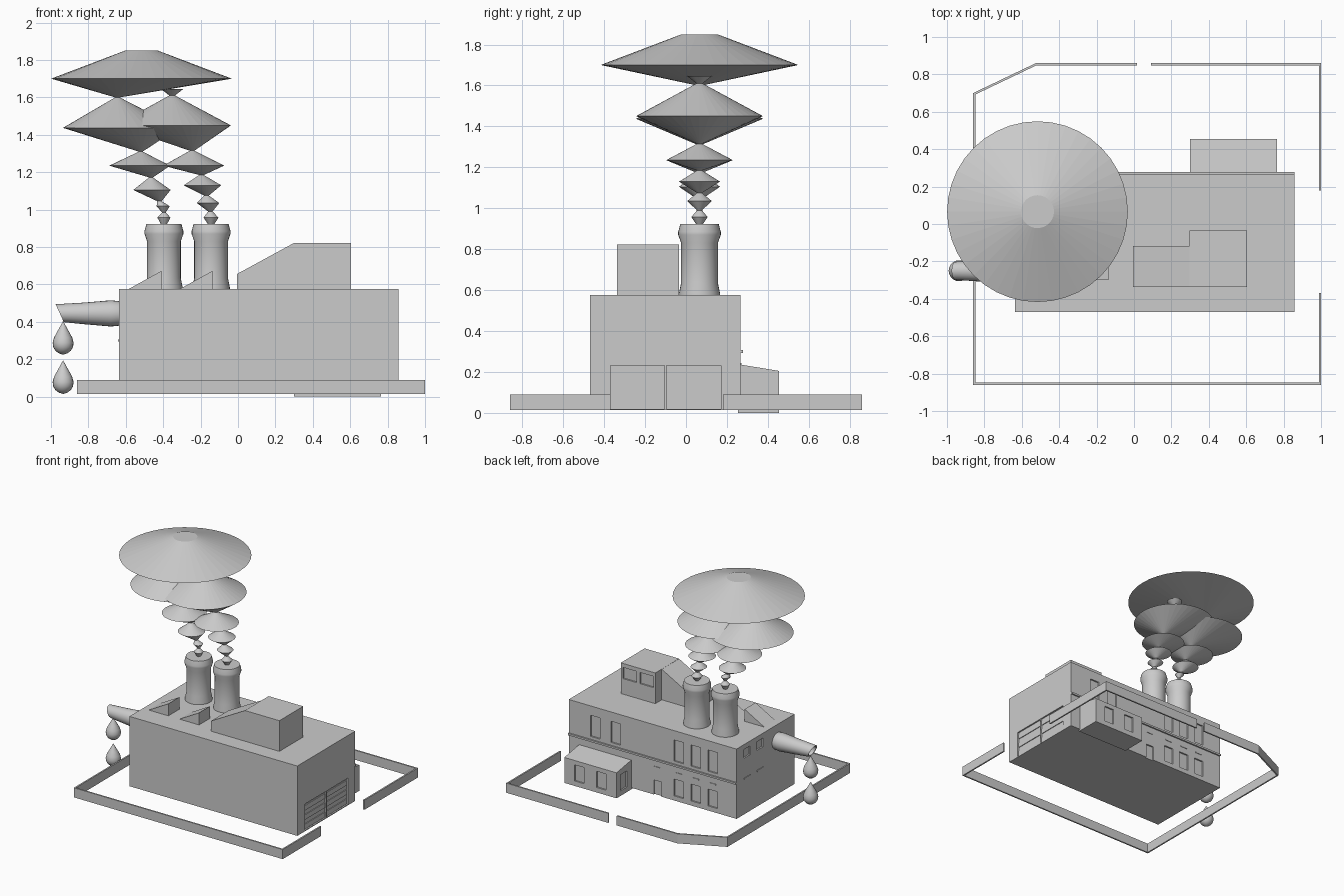
import bpy, bmesh, math
from mathutils import Vector

if "Cube" in bpy.data.objects:
    bpy.data.objects.remove(bpy.data.objects["Cube"])


def make(name, verts, faces, smooth=None):
    me = bpy.data.meshes.new(name)
    me.from_pydata(verts, [], faces)
    bm = bmesh.new()
    bm.from_mesh(me)
    bmesh.ops.recalc_face_normals(bm, faces=bm.faces)
    bm.to_mesh(me)
    bm.free()
    ob = bpy.data.objects.new(name, me)
    bpy.context.collection.objects.link(ob)
    if smooth:
        bpy.ops.object.select_all(action='DESELECT')
        ob.select_set(True)
        bpy.context.view_layer.objects.active = ob
        bpy.ops.object.shade_smooth_by_angle(angle=math.radians(smooth))
    return ob


def prism(name, profile, axis, a, b):
    """Extrude a 2D profile along 'x' (profile is y,z) or 'y' (profile is x,z)."""
    n = len(profile)
    put = (lambda p, t: (t, *p)) if axis == 'x' else (lambda p, t: (p[0], t, p[1]))
    verts = [put(p, t) for t in (a, b) for p in profile]
    faces = [tuple(range(n)), tuple(range(n, 2 * n))]
    faces += [(i, (i + 1) % n, (i + 1) % n + n, i + n) for i in range(n)]
    return make(name, verts, faces)


def box(name, x, y, z):
    return prism(name, [(x[0], z[0]), (x[1], z[0]), (x[1], z[1]), (x[0], z[1])], 'y', *y)


def loft(name, rings, smooth=None):
    """Skin a list of equally sized vertex rings, closing both ends."""
    n = len(rings[0])
    verts = [v for r in rings for v in r]
    faces = [(k * n + i, k * n + (i + 1) % n, (k + 1) * n + (i + 1) % n, (k + 1) * n + i)
             for k in range(len(rings) - 1) for i in range(n)]
    faces += [tuple(range(n)), tuple(range(len(verts) - n, len(verts)))]
    return make(name, verts, faces, smooth)


def column(name, y, rings, n=40, smooth=None):
    """Stack of horizontal circles given as (x, z, radius)."""
    ang = [2 * math.pi * i / n for i in range(n)]
    return loft(name, [[(x + r * math.cos(a), y + r * math.sin(a), z) for a in ang]
                       for x, z, r in rings], smooth)


def recess(ob, spans):
    """Cut box-shaped openings into a solid."""
    for s in spans:
        cut = box("cutter", *s)
        cut.hide_render = True
        m = ob.modifiers.new("opening", 'BOOLEAN')
        m.operation, m.object, m.solver = 'DIFFERENCE', cut, 'EXACT'
        dg = bpy.context.evaluated_depsgraph_get()
        me = bpy.data.meshes.new_from_object(ob.evaluated_get(dg))
        ob.modifiers.clear()
        ob.data = me
        bpy.data.objects.remove(cut)


def span(c, w):
    return (c - w / 2, c + w / 2)


# Main hall with recessed windows and doors
D = 0.012
L, R, F, B = -0.637, 0.857, -0.47, 0.267
hall = box("main_hall", (L, R), (F, B), (0.013, 0.575))
back = (B - D, B + 0.05)
cuts = [(span(x, 0.085), back, (0.33, 0.50)) for x in (-0.424, -0.273, -0.123, 0.44, 0.62)]
cuts += [(span(x, 0.085), back, (0.05, 0.185)) for x in (-0.424, -0.273, -0.123)]
cuts += [((0.03, 0.10), back, (0.005, 0.13))]
cuts += [((L - 0.05, L + D), span(y, 0.08), (0.465, 0.535)) for y in (0.134, -0.03)]
doors = [(-0.37, -0.105), (-0.095, 0.172)]
cuts += [((R - D, R + 0.05), d, (0.02, 0.232)) for d in doors]
recess(hall, cuts)

# Ledge along the back and small sills over the lower openings
box("back_ledge", (L, R), (B - 0.02, 0.279), (0.292, 0.307))
for x in (-0.424, -0.273, -0.123, 0.065):
    box("small_sill", span(x, 0.06), (B - 0.01, B + 0.004), (0.235, 0.243))
for y in (0.134, -0.03):
    box("side_sill", (L - 0.005, L + 0.01), span(y, 0.08), (0.295, 0.305))

# Slats of the loading doors
for d in doors:
    for z in (0.025, 0.10, 0.175):
        box("door_slat", (R - 0.02, R - 0.006), (d[0] + 0.005, d[1] - 0.005), (z, z + 0.04))

# Annex with a sloped roof
annex = prism("annex", [(0.255, 0), (0.455, 0), (0.455, 0.205), (0.255, 0.238)], 'x', 0.30, 0.765)
recess(annex, [(span(x, 0.085), (0.455 - D, 0.5), (0.04, 0.17)) for x in (0.435, 0.63)]
       + [((0.25, 0.30 + D), span(0.365, 0.085), (0.04, 0.17))])

# Roof house with ramp
house = box("roof_house", (0.298, 0.605), (-0.338, -0.035), (0.57, 0.822))
recess(house, [(span(x, 0.12), (-0.035 - D, 0), (0.70, 0.79)) for x in (0.373, 0.525)])
prism("roof_ramp", [(-0.005, 0.57), (0.30, 0.57), (0.30, 0.822), (-0.005, 0.656)],
      'y', -0.338, -0.117)

# Saw-tooth skylights
for x in (-0.585, -0.312):
    prism("skylight", [(x, 0.57), (x + 0.175, 0.57), (x + 0.175, 0.672), (x, 0.575)],
          'y', -0.30, -0.16)

# Chimneys
CY = 0.066
for x in (-0.396, -0.144):
    column("chimney", CY, [(x, z, r) for z, r in (
        (0.57, 0.10), (0.585, 0.10), (0.635, 0.09), (0.83, 0.09), (0.87, 0.104),
        (0.885, 0.104), (0.922, 0.094))], 32, 20)

# Smoke: zigzag columns of growing puffs
column("smoke_left", CY, [
    (-0.396, 0.92, 0.015), (-0.396, 0.957, 0.035), (-0.396, 0.985, 0.01), (-0.40, 1.018, 0.035),
    (-0.42, 1.045, 0.012), (-0.46, 1.105, 0.10), (-0.465, 1.172, 0.01), (-0.525, 1.235, 0.163),
    (-0.52, 1.31, 0.01), (-0.626, 1.437, 0.31), (-0.645, 1.60, 0.012), (-0.516, 1.70, 0.483),
    (-0.516, 1.85, 0.088)])
column("smoke_right", CY, [
    (-0.144, 0.92, 0.015), (-0.144, 0.957, 0.04), (-0.148, 0.99, 0.012), (-0.16, 1.035, 0.06),
    (-0.168, 1.075, 0.012), (-0.19, 1.13, 0.10), (-0.195, 1.185, 0.012), (-0.237, 1.235, 0.163),
    (-0.245, 1.315, 0.012), (-0.348, 1.45, 0.31), (-0.352, 1.61, 0.015), (-0.352, 1.645, 0.06)])

# Waste pipe with slanted, hollow mouth: (x, z, radius, slant)
PY = -0.25
pipe = [(-0.62, 0.445, 0.06, 0), (-0.64, 0.445, 0.066, 0), (-0.68, 0.445, 0.07, 0),
        (-0.82, 0.445, 0.058, 0), (-0.953, 0.446, 0.048, 0.022), (-0.951, 0.446, 0.040, 0.018),
        (-0.87, 0.445, 0.038, 0)]
angs = [2 * math.pi * i / 24 for i in range(24)]
loft("waste_pipe", [[(x - s * math.sin(a), PY + r * math.cos(a), z + r * math.sin(a))
                     for a in angs] for x, z, r, s in pipe], 40)

# Drops
for z0 in (0.225, 0.015):
    column("drop", PY, [(-0.935, z0 + h, r) for h, r in (
        (0, 0.002), (0.006, 0.022), (0.02, 0.041), (0.04, 0.053), (0.063, 0.056), (0.09, 0.049),
        (0.12, 0.033), (0.15, 0.016), (0.178, 0.001))], 20, 50)


# Fence wall runs, thickened inwards (points run counter-clockwise)
def wall(name, pts, t=0.012, z0=0.013, z1=0.09):
    P = [Vector(p) for p in pts]
    rings = []
    for i, p in enumerate(P):
        segs = [(P[j + 1] - P[j]).normalized() for j in (i - 1, i) if 0 <= j < len(P) - 1]
        norms = [Vector((-s.y, s.x)) for s in segs]
        m = sum(norms, Vector((0, 0))).normalized()
        q = p + m * t / m.dot(norms[0])
        rings.append([(p.x, p.y, z0), (q.x, q.y, z0), (q.x, q.y, z1), (p.x, p.y, z1)])
    return loft(name, rings)


wall("fence_right_back", [(1, 0.18), (1, 0.86), (0.09, 0.86)])
wall("fence_main", [(0.015, 0.86), (-0.525, 0.86), (-0.86, 0.70), (-0.86, -0.86), (1, -0.86),
                    (1, -0.37)])
